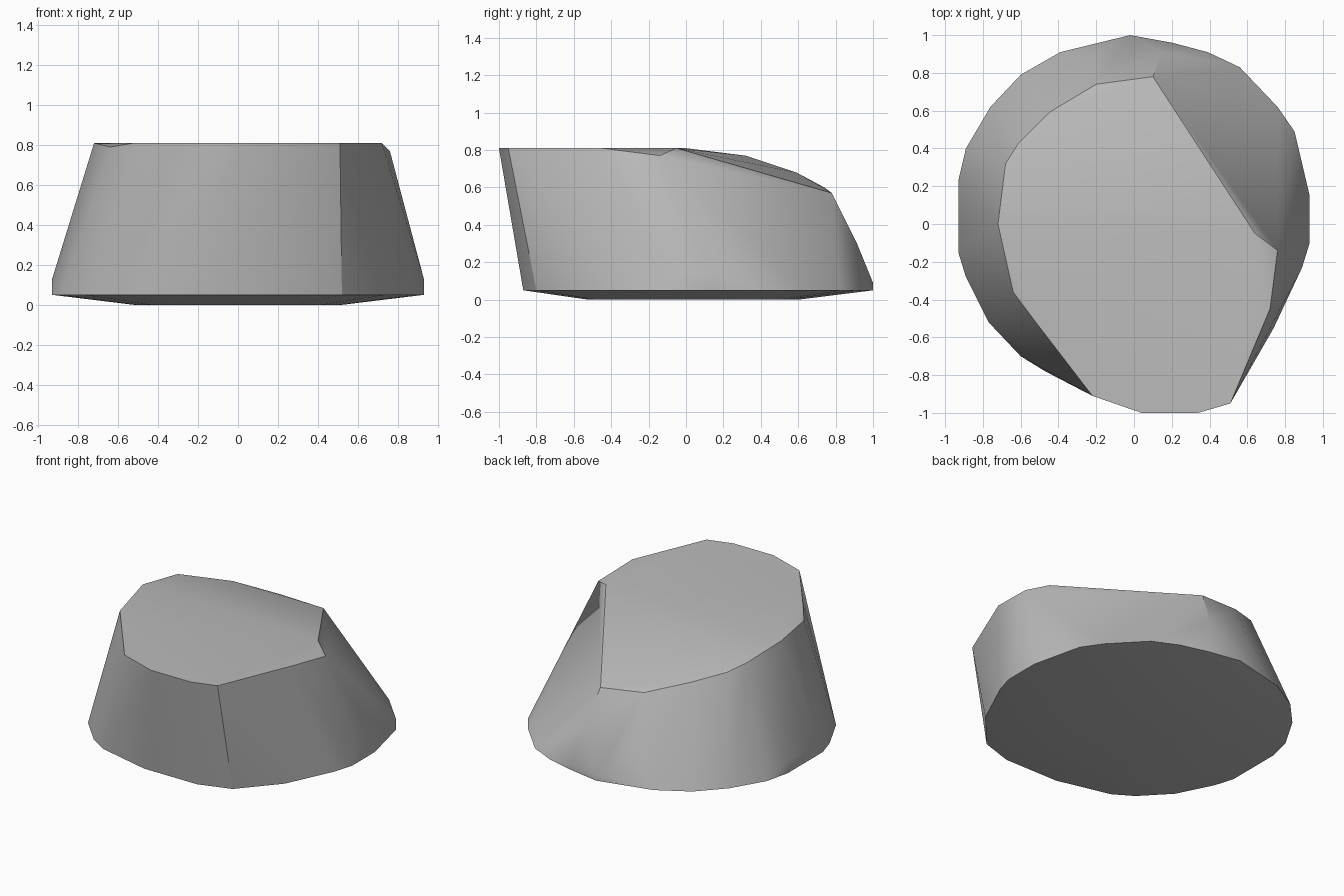
import bpy
import bmesh
import math

# Remove only the default object
default_cube = bpy.data.objects.get("Cube")
if default_cube:
    bpy.data.objects.remove(default_cube, do_unlink=True)


def make_material(name, colour):
    material = bpy.data.materials.new(name)
    material.use_nodes = True
    material.diffuse_color = colour
    shader = next(node for node in material.node_tree.nodes
                  if node.type == "BSDF_PRINCIPLED")
    shader.inputs["Base Color"].default_value = colour
    shader.inputs["Roughness"].default_value = 0.9
    return material


def at_height(outline, height):
    return [(x, y, height) for x, y in outline]


def make_hull(name, points, material, smooth_angle):
    """Wrap the points in a convex skin and shade it softly."""
    mesh_builder = bmesh.new()
    for point in points:
        mesh_builder.verts.new(point)
    result = bmesh.ops.convex_hull(mesh_builder, input=mesh_builder.verts[:])
    unused = {item for key in ("geom_interior", "geom_unused")
              for item in result[key] if isinstance(item, bmesh.types.BMVert)}
    bmesh.ops.delete(mesh_builder, geom=list(unused), context="VERTS")
    # Merge coplanar triangles into clean flat facets
    bmesh.ops.dissolve_limit(mesh_builder, angle_limit=math.radians(1),
                             verts=mesh_builder.verts[:],
                             edges=mesh_builder.edges[:])
    bmesh.ops.recalc_face_normals(mesh_builder, faces=mesh_builder.faces[:])
    mesh = bpy.data.meshes.new(name)
    mesh_builder.to_mesh(mesh)
    mesh_builder.free()
    mesh.materials.append(material)

    rock = bpy.data.objects.new(name, mesh)
    bpy.context.collection.objects.link(rock)
    bpy.ops.object.select_all(action="DESELECT")
    rock.select_set(True)
    bpy.context.view_layer.objects.active = rock
    bpy.ops.object.shade_smooth_by_angle(angle=smooth_angle)
    return rock


# Foot of the rock, the widest outline
foot = [(-.02, 1), (-.39, .91), (-.6, .79), (-.76, .62), (-.89, .4),
        (-.93, .23), (-.93, -.15), (-.89, -.28), (-.77, -.52), (-.6, -.7),
        (-.47, -.78), (-.1, -.87), (.3, -.87), (.52, -.8), (.74, -.55),
        (.89, -.23), (.93, -.1), (.93, .15), (.85, .49), (.76, .62),
        (.56, .83), (.39, .91), (.2, .96)]

# Shallow underside, a shrunken copy of the foot
underside = [(x * .56, y * .6) for x, y in foot]

# Short upright band on the sides and back of the foot
band = [(-.93, .23), (-.93, 0), (.93, -.05), (.93, .15)]
back_lip = [(-.02, 1), (.2, .96)]

# Flat summit that overhangs the front
summit = [(-.22, -.91), (.04, -1), (.34, -1), (.51, -.95), (.72, -.45),
          (.64, -.05), (-.72, 0), (-.52, -.52)]

# Rounded shoulder that falls away to the back
shoulder = [(-.64, -.36, .79), (.76, -.14, .77), (-.68, .32, .77),
            (-.61, .43, .73), (-.45, .59, .68), (-.2, .74, .6),
            (.1, .78, .57), (.15, .91, .31), (-.2, .88, .31)]

points = (at_height(underside, 0) + at_height(foot, .05)
          + at_height(band, .13) + at_height(back_lip, .09)
          + at_height(summit, .81) + shoulder)

stone = make_material("grey stone", (.5, .5, .5, 1))
make_hull("rock", points, stone, math.radians(30))
